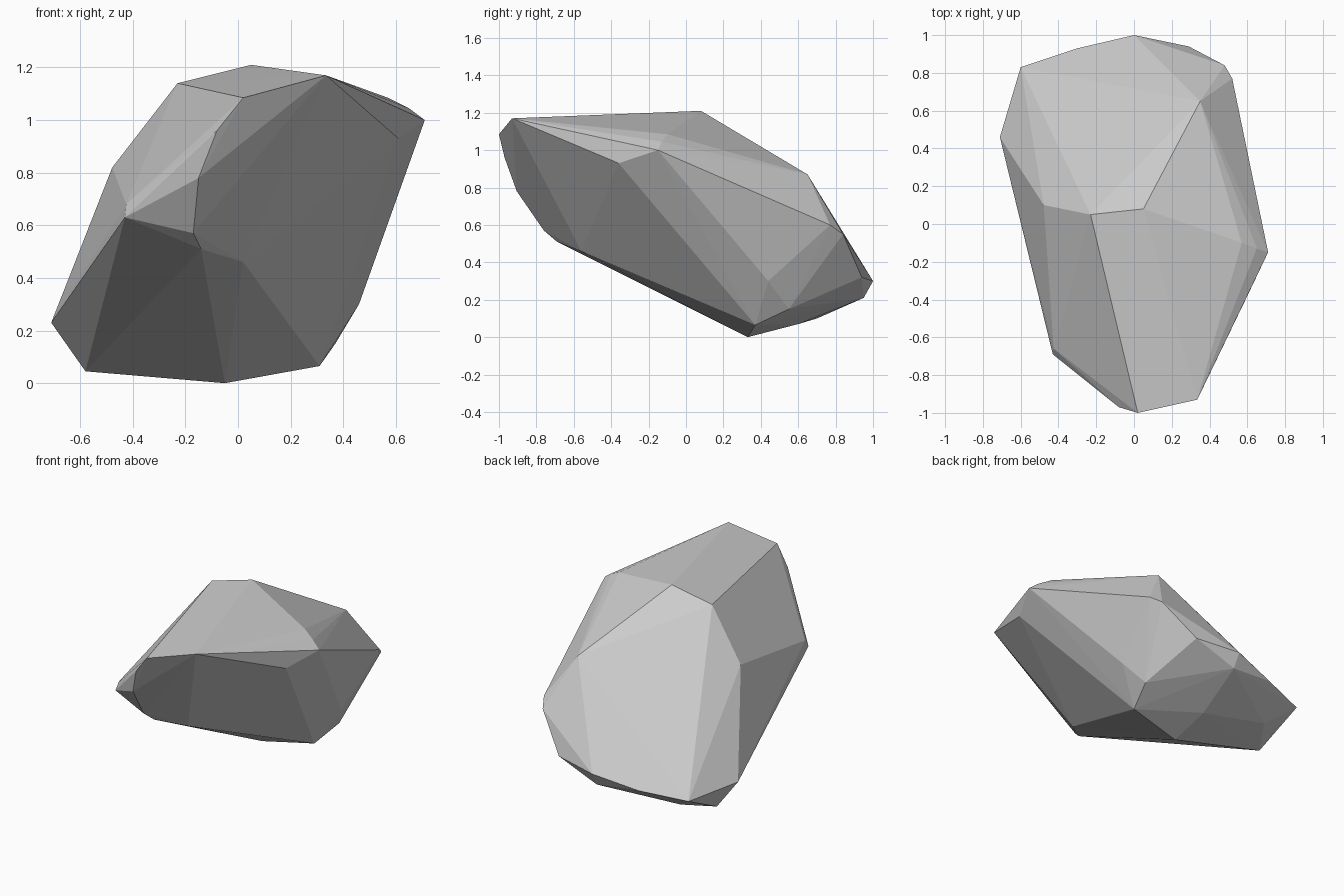
import bpy, bmesh

if "Cube" in bpy.data.objects:
    bpy.data.objects.remove(bpy.data.objects["Cube"])

# Key corners of the boulder, grouped by region; the convex hull makes the facets
crown = [(-.23, .05, 1.14), (.05, .08, 1.21), (.335, -.93, 1.17),
         (.57, -.10, 1.085), (.65, -.13, 1.045), (.71, -.15, 1.0)]
front_edge = [(.02, -1, 1.085), (-.08, -.97, .96), (-.15, -.905, .78),
              (-.17, -.76, .57), (-.14, -.69, .51), (.02, -.56, .46)]
left_side = [(-.43, -.69, .63), (-.425, -.66, .68), (-.478, .10, .82),
             (-.71, .46, .23), (-.56, .76, .28), (-.60, .83, .21)]
right_side = [(.61, -.36, .93), (.35, .65, .87), (.52, .77, .60),
              (.48, .84, .55), (.46, .44, .30), (.37, .55, .15)]
back_edge = [(.29, .94, .32), (0, 1, .30), (0, .95, .21), (-.3, .93, .24)]
base = [(-.05, .33, 0), (-.58, .50, .045), (.31, .37, .065),
        (-.45, .70, .10), (-.05, .60, .07)]

bm = bmesh.new()
for group in (crown, front_edge, left_side, right_side, back_edge, base):
    for p in group:
        bm.verts.new(p)
hull = bmesh.ops.convex_hull(bm, input=bm.verts[:])
loose = {v for v in hull["geom_interior"] + hull["geom_unused"]
         if isinstance(v, bmesh.types.BMVert)}
bmesh.ops.delete(bm, geom=list(loose), context='VERTS')
bmesh.ops.recalc_face_normals(bm, faces=bm.faces[:])

# Faceted boulder
mesh = bpy.data.meshes.new("boulder")
bm.to_mesh(mesh)
bm.free()
bpy.context.collection.objects.link(bpy.data.objects.new("boulder", mesh))
